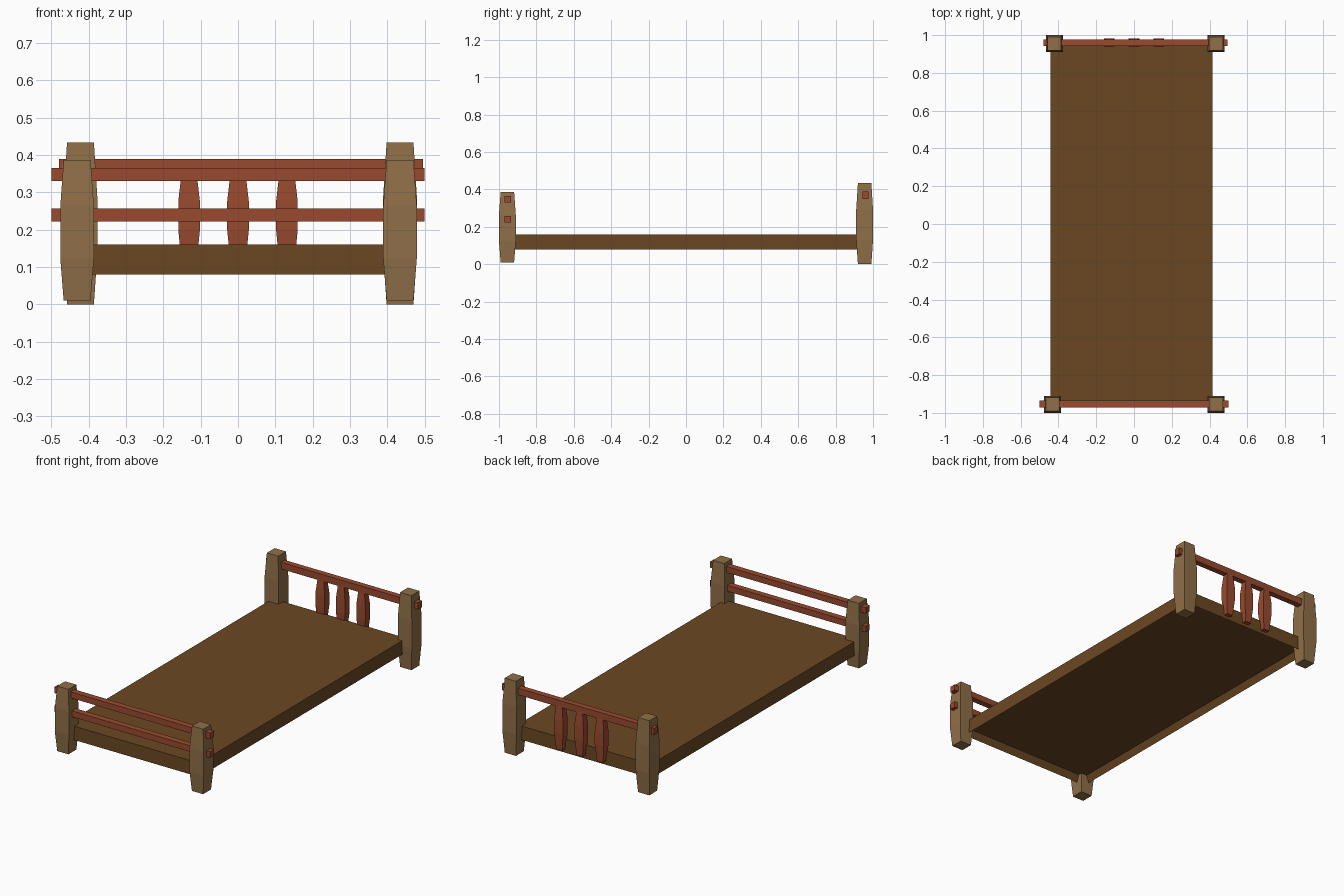
import bpy, bmesh

if "Cube" in bpy.data.objects:
    bpy.data.objects.remove(bpy.data.objects["Cube"])


def material(name, rgb):
    m = bpy.data.materials.new(name)
    m.diffuse_color = (*rgb, 1)
    m.use_nodes = True
    m.node_tree.nodes["Principled BSDF"].inputs["Base Color"].default_value = m.diffuse_color
    return m


POST = material("light wood", (0.28, 0.16, 0.065))
BOARD = material("dark wood", (0.145, 0.064, 0.016))
RAIL = material("red wood", (0.32, 0.068, 0.028))


def finish(name, bm, mat):
    bmesh.ops.recalc_face_normals(bm, faces=bm.faces)
    mesh = bpy.data.meshes.new(name)
    bm.to_mesh(mesh)
    bm.free()
    mesh.materials.append(mat)
    ob = bpy.data.objects.new(name, mesh)
    bpy.context.collection.objects.link(ob)
    return ob


def box(bm, lo, hi):
    verts = bmesh.ops.create_cube(bm, size=1)["verts"]
    for v in verts:
        v.co = [(a + b) / 2 + c * (b - a) for a, b, c in zip(lo, hi, v.co)]
    return verts


def barrel(name, x, y, profile, mat):
    """Square column swelling in the middle; profile is (z, half x, half y)."""
    bm = bmesh.new()
    rings = [[bm.verts.new((x + sx * hx, y + sy * hy, z))
              for sx, sy in ((-1, -1), (1, -1), (1, 1), (-1, 1))]
             for z, hx, hy in profile]
    for a, b in zip(rings, rings[1:]):
        for i in range(4):
            j = (i + 1) % 4
            bm.faces.new((a[i], a[j], b[j], b[i]))
    bm.faces.new(rings[0])
    bm.faces.new(rings[-1])
    return finish(name, bm, mat)


# corner posts
for name, x, y, z0, z1 in (("head_post_left", -0.422, 0.955, 0.0, 0.433),
                           ("head_post_right", 0.434, 0.955, 0.0, 0.433),
                           ("foot_post_left", -0.431, -0.955, 0.01, 0.387),
                           ("foot_post_right", 0.434, -0.955, 0.01, 0.387)):
    h = z1 - z0
    barrel(name, x, y, [(z0, 0.036, 0.036), (z0 + h * 0.3, 0.045, 0.045),
                        (z0 + h * 0.67, 0.045, 0.045), (z1, 0.036, 0.036)], POST)

# bed base, with a recessed underside
bm = bmesh.new()
box(bm, (-0.442, -0.95, 0.08), (0.416, 0.95, 0.16))
bm.normal_update()
under = [f for f in bm.faces if f.normal.z < -0.9]
bmesh.ops.inset_region(bm, faces=under, thickness=0.025)
bmesh.ops.translate(bm, verts=under[0].verts, vec=(0, 0, 0.04))
finish("bed_base", bm, BOARD)

# cross rails
for name, lo, hi in (
        ("head_rail", (-0.479, 0.943, 0.35), (0.496, 0.977, 0.389)),
        ("foot_rail_upper", (-0.5, -0.971, 0.33), (0.5, -0.935, 0.365)),
        ("foot_rail_lower", (-0.5, -0.971, 0.222), (0.5, -0.935, 0.257))):
    bm = bmesh.new()
    box(bm, lo, hi)
    finish(name, bm, RAIL)

# headboard spindles
for i in (-1, 0, 1):
    barrel(f"spindle_{i + 2}", i * 0.131, 0.961,
           [(0.10, 0.019, 0.015), (0.20, 0.029, 0.022),
            (0.275, 0.029, 0.022), (0.37, 0.018, 0.015)], RAIL)
